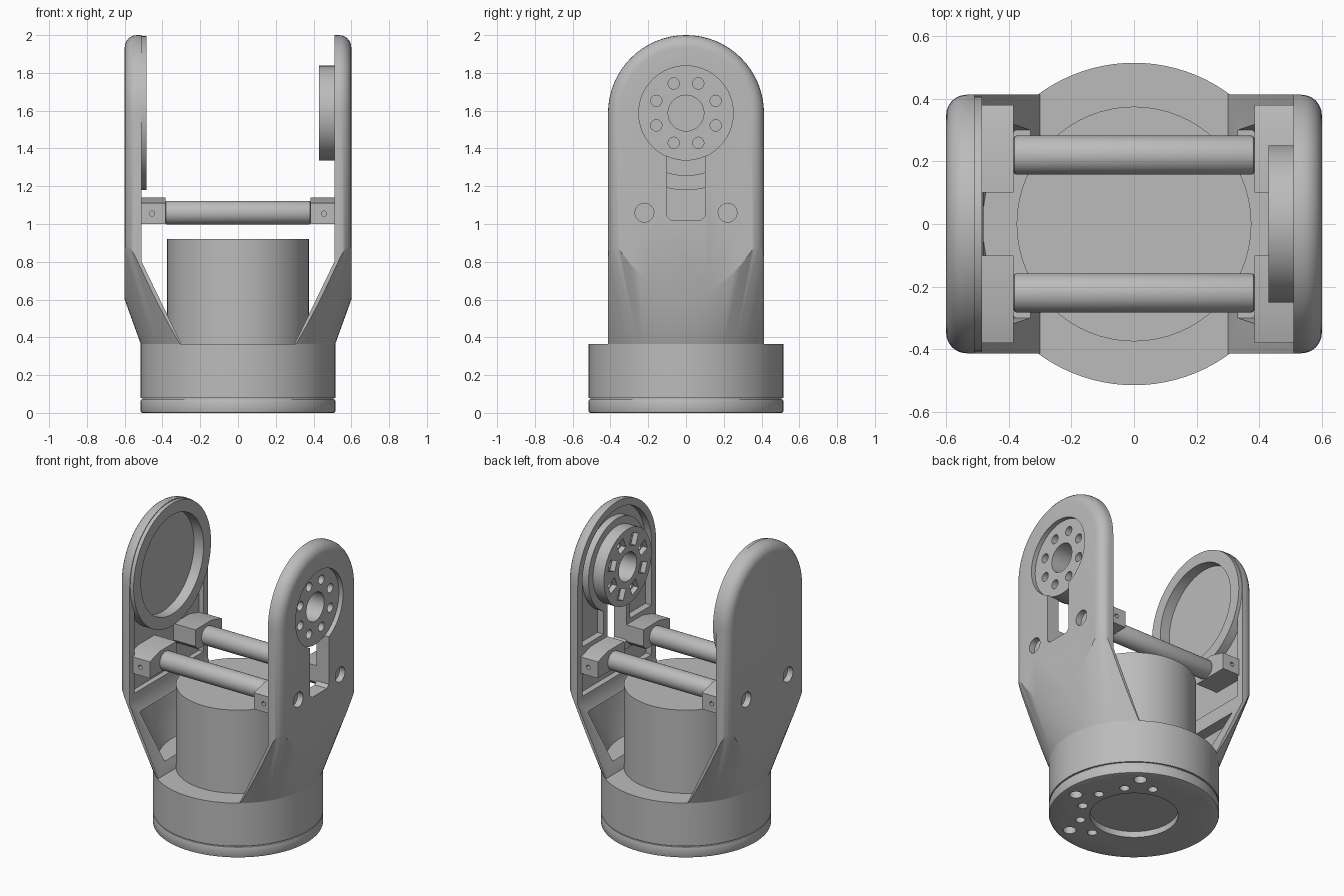
import bpy, bmesh, math
from mathutils import Matrix

cube = bpy.data.objects.get("Cube")
if cube:
    bpy.data.objects.remove(cube)

grey = bpy.data.materials.new("mid_grey")
grey.use_nodes = True
grey.diffuse_color = (0.5, 0.5, 0.5, 1)
grey.node_tree.nodes["Principled BSDF"].inputs["Base Color"].default_value = (0.5, 0.5, 0.5, 1)

HUB_Z = 1.587      # centre of the round arm tops
ARM_W = 0.413      # half width of an arm
ROD_Y, ROD_Z = 0.22, 1.06
SLOPE = 0.362      # flare of the arms above the base
X_AXIS = Matrix.Rotation(math.pi / 2, 4, "Y")


def finish(name, bm):
    bmesh.ops.recalc_face_normals(bm, faces=bm.faces)
    mesh = bpy.data.meshes.new(name)
    bm.to_mesh(mesh)
    bm.free()
    mesh.materials.append(grey)
    ob = bpy.data.objects.new(name, mesh)
    bpy.context.collection.objects.link(ob)
    return ob


def prism(name, pts, axis, a, b, bevel=0):
    """Extrude a 2D outline along x (points are y,z) or along y (points are x,z)."""
    bm = bmesh.new()
    place = (lambda p, d: (d, p[0], p[1])) if axis == "x" else (lambda p, d: (p[0], d, p[1]))
    face = bm.faces.new([bm.verts.new(place(p, a)) for p in pts])
    new = bmesh.ops.extrude_face_region(bm, geom=[face])["geom"]
    move = [q - p for p, q in zip(place((0, 0), a), place((0, 0), b))]
    bmesh.ops.translate(bm, verts=[v for v in new if isinstance(v, bmesh.types.BMVert)], vec=move)
    if bevel:
        edges = [e for e in bm.edges if all(abs(v.co.x - b) < 1e-5 for v in e.verts)]
        bmesh.ops.bevel(bm, geom=edges, offset=bevel, segments=6, profile=0.5, affect="EDGES")
    return finish(name, bm)


def cone(name, r1, r2, a, b, matrix=None, segs=64, chamfer=0):
    """Cylinder or cone from a to b along its axis, then placed by matrix."""
    bm = bmesh.new()
    bmesh.ops.create_cone(bm, cap_ends=True, segments=segs, radius1=r1, radius2=r2, depth=b - a,
                          matrix=Matrix.Translation((0, 0, (a + b) / 2)))
    if chamfer:
        rims = [e for e in bm.edges if abs(e.verts[0].co.z - e.verts[1].co.z) < 1e-6]
        bmesh.ops.bevel(bm, geom=rims, offset=chamfer, segments=2, profile=0.5, affect="EDGES")
    if matrix:
        bm.transform(matrix)
    return finish(name, bm)


def xcyl(name, r, a, b, y=0, z=HUB_Z, segs=64, chamfer=0):
    return cone(name, r, r, a, b, Matrix.Translation((0, y, z)) @ X_AXIS, segs, chamfer)


def box(name, x, y, z):
    return prism(name, [(y[0], z[0]), (y[1], z[0]), (y[1], z[1]), (y[0], z[1])], "x", *x)


def boolean(ob, tool, op="DIFFERENCE"):
    mod = ob.modifiers.new("cut", "BOOLEAN")
    mod.operation, mod.solver, mod.object = op, "EXACT", tool
    bpy.context.view_layer.objects.active = ob
    bpy.ops.object.modifier_apply(modifier=mod.name)
    bpy.data.objects.remove(tool)
    return ob


def mirror_x(ob):
    ob.data.transform(Matrix.Diagonal((-1, 1, 1, 1)))
    ob.data.flip_normals()
    return ob


def arch(w, bottom):
    """Outline with a flat bottom and a half-round top."""
    top = [(w * math.cos(t * math.pi / 32), HUB_Z + w * math.sin(t * math.pi / 32)) for t in range(33)]
    return [(-w, bottom), (w, bottom)] + top


def flare(offset):
    """Cone that shapes the lower arms."""
    r = 0.515 - offset
    return cone("flare", r - 0.01 * SLOPE, r + 1.7 * SLOPE, 0.355, 2.065, segs=96)


# Arms, built on the +x side
def make_arm(name):
    arm = prism(name, arch(ARM_W, 0.2), "x", 0.2, 0.6, bevel=0.065)
    boolean(arm, flare(0), "INTERSECT")
    boolean(arm, prism("inside", [(0, 2.2), (0.51, 2.2), (0.51, 0.8), (0.3, 0.365), (0.285, 0.3), (0, 0.3)],
                       "y", -1, 1))
    # pocket on the sloping foot
    pocket = prism("pocket", [(-0.3, 0.43), (0.3, 0.43), (0.35, 0.74), (-0.35, 0.74)], "x", 0.1, 0.555)
    boolean(arm, boolean(pocket, flare(0.055), "INTERSECT"))
    return arm


def bolt_holes(arm):
    for y in (-ROD_Y, ROD_Y):
        boolean(arm, xcyl("bore", 0.05, 0.55, 0.7, y, ROD_Z, 24))
    return arm


# Left arm: pockets round a collar, round opening and cable slot
left_arm = make_arm("left_arm")
pocket = prism("pocket", arch(0.365, 1.17), "x", 0.4, 0.555)
boolean(pocket, xcyl("collar", 0.3, 0.3, 0.7))
boolean(pocket, box("strip", (0.3, 0.7), (-0.14, 0.14), (1, 1.5)))
boolean(left_arm, pocket)
boolean(left_arm, box("low_pocket", (0.4, 0.55), (-0.365, 0.365), (0.84, 0.98)))
boolean(left_arm, xcyl("opening", 0.25, 0.3, 0.8))
slot = [(-0.1, 1.04), (-0.08, 1.02), (0.08, 1.02), (0.1, 1.04), (0.1, 1.5), (-0.1, 1.5)]
boolean(left_arm, prism("slot", slot, "x", 0.3, 0.8))
bolt_holes(left_arm)

# Right arm: closed, with a raised round cup on the inside
right_arm = make_arm("right_arm")
pocket = box("pocket", (0.4, 0.545), (-0.365, 0.365), (0.86, 1.5))
boolean(right_arm, boolean(pocket, xcyl("cup", 0.408, 0.3, 0.7)))
boolean(right_arm, xcyl("cup", 0.408, 0.485, 0.535), "UNION")
boolean(right_arm, xcyl("cup_hole", 0.33, 0.3, 0.555))
mirror_x(bolt_holes(right_arm))

# Hub disc in the left arm
hub = xcyl("hub_disc", 0.251, 0.43, 0.57)
boolean(hub, xcyl("hub_bore", 0.095, 0.3, 0.7, segs=32))
for i in range(8):
    turn = math.pi / 8 + i * math.pi / 4
    y, z = 0.17 * math.cos(turn), 0.17 * math.sin(turn)
    boolean(hub, xcyl("hub_hole", 0.03, 0.3, 0.7, y, HUB_Z + z, 16))
    nut = box("nut_slot", (0.4, 0.465), (0.135, 0.21), (-0.035, 0.035))
    nut.data.transform(Matrix.Translation((0, 0, HUB_Z)) @ Matrix.Rotation(turn, 4, "X"))
    boolean(hub, nut)

# Cross rods and their end blocks
for side, sy in (("front", -1), ("back", 1)):
    xcyl(side + "_rod", 0.0625, -0.385, 0.385, sy * ROD_Y, ROD_Z, 32, 0.01)
    for end in ("left", "right"):
        outline = [(0.38, 1.0), (0.38, 1.11), (0.27, 1.14), (0.1, 1.14), (0.1, 1.03), (0.13, 1.0)]
        block = prism(f"{side}_{end}_block", [(sy * y, z) for y, z in outline], "x", 0.385, 0.56)
        screw = Matrix.Translation((0.455, sy * 0.38, 1.055)) @ Matrix.Rotation(math.pi / 2, 4, "X")
        boolean(block, cone("screw_hole", 0.014, 0.014, -0.05, 0.05, screw, 12))
        if end == "right":
            mirror_x(block)

# Base housing with two oval openings, and the motor core
housing = cone("base_housing", 0.515, 0.515, 0.078, 0.365, segs=96)
for angle in (120, 240):
    place = (Matrix.Rotation(math.radians(angle), 4, "Z") @ Matrix.Translation((0, 0, 0.24))
             @ Matrix.Diagonal((1, 2, 1, 1)) @ X_AXIS)
    boolean(housing, cone("oval_hole", 0.05, 0.05, 0.4, 0.6, place, 32))
cone("base_groove", 0.505, 0.505, 0.06, 0.1, segs=96)
cone("motor_core", 0.375, 0.375, 0.3, 0.92, segs=64)

# Bottom plate with a recess and two rings of screw holes
plate = cone("bottom_plate", 0.515, 0.515, 0, 0.072, segs=96, chamfer=0.008)
boolean(plate, cone("recess", 0.267, 0.267, -0.1, 0.04))
for count, ring, r, start in ((6, 0.43, 0.04, 55), (12, 0.33, 0.03, 70)):
    for i in range(count):
        spin = Matrix.Rotation(math.radians(start + i * 360 / count), 4, "Z")
        boolean(plate, cone("plate_hole", r, r, -0.1, 0.05, spin @ Matrix.Translation((ring, 0, 0)), 16))

# Smooth shading with sharp edges kept
for ob in bpy.context.scene.objects:
    ob.select_set(ob.type == "MESH")
bpy.context.view_layer.objects.active = housing
bpy.ops.object.shade_smooth_by_angle(angle=math.radians(30))
